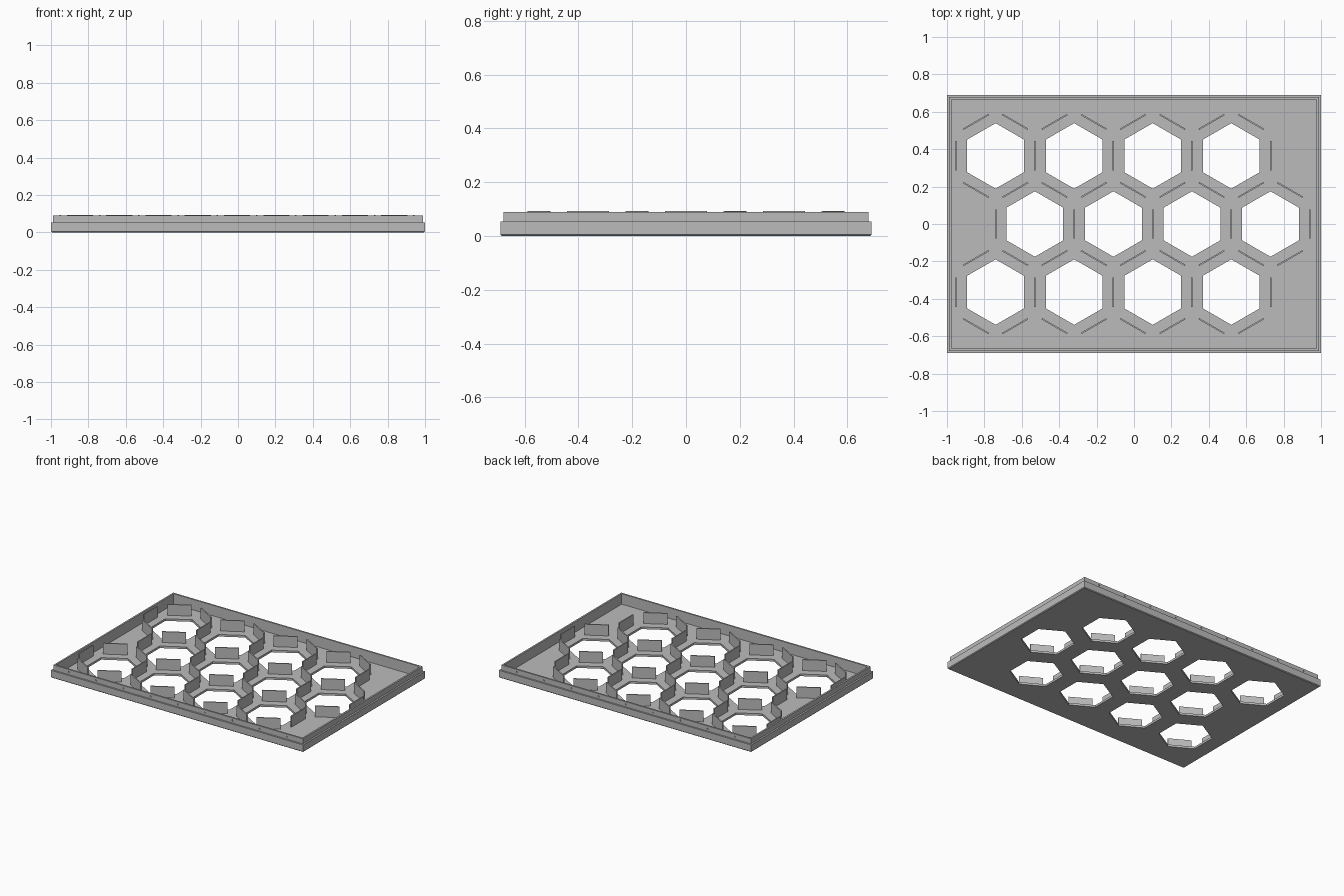
import bpy, bmesh
from math import cos, sin, pi, radians
from mathutils import Matrix, Vector

cube = bpy.data.objects.get("Cube")
if cube:
    bpy.data.objects.remove(cube, do_unlink=True)

HALF_X, HALF_Y = 1.0, 0.69
FLOOR, RIM = 0.015, 0.09
PITCH, ROW = 0.42, 0.364
HOLE_R = 0.175

grey = bpy.data.materials.new("plain grey")
grey.use_nodes = True
colour = (0.5, 0.5, 0.5, 1)
grey.diffuse_color = colour
grey.node_tree.nodes["Principled BSDF"].inputs["Base Color"].default_value = colour


def make_object(name, bm):
    bmesh.ops.recalc_face_normals(bm, faces=bm.faces)
    mesh = bpy.data.meshes.new(name)
    bm.to_mesh(mesh)
    bm.free()
    mesh.materials.append(grey)
    obj = bpy.data.objects.new(name, mesh)
    bpy.context.collection.objects.link(obj)
    return obj


def cut(obj, cutter):
    mod = obj.modifiers.new("cut", "BOOLEAN")
    mod.operation = "DIFFERENCE"
    mod.solver = "EXACT"
    mod.object = cutter
    bpy.context.view_layer.objects.active = obj
    bpy.ops.object.modifier_apply(modifier=mod.name)
    bpy.data.objects.remove(cutter, do_unlink=True)


# Tray: rectangular loops following the wall profile (inset, height)
profile = [(0.005, 0), (0, 0.005), (0, 0.053), (0.012, 0.053),
           (0.012, RIM), (0.024, RIM), (0.024, FLOOR)]
bm = bmesh.new()
loops = []
for inset, z in profile:
    x, y = HALF_X - inset, HALF_Y - inset
    loops.append([bm.verts.new((sx * x, sy * y, z))
                  for sx, sy in ((-1, -1), (1, -1), (1, 1), (-1, 1))])
for a, b in zip(loops, loops[1:]):
    for i in range(4):
        j = (i + 1) % 4
        bm.faces.new((a[i], a[j], b[j], b[i]))
bm.faces.new(loops[0])
bm.faces.new(loops[-1])
tray = make_object("tray", bm)

# Hexagon centres: three staggered rows of four
centres = []
for row in (-1, 0, 1):
    start = -0.53 if row == 0 else -0.74
    centres += [Vector((start + PITCH * i, row * ROW, 0)) for i in range(4)]

# Hexagonal floor openings
bm = bmesh.new()
for c in centres:
    ring = [bm.verts.new((c.x + HOLE_R * cos(a), c.y + HOLE_R * sin(a), -0.05))
            for a in (pi / 6 + k * pi / 3 for k in range(6))]
    face = bm.faces.new(ring)
    top = bmesh.ops.extrude_face_region(bm, geom=[face])["geom"]
    bmesh.ops.translate(bm, vec=(0, 0, 0.1),
                        verts=[g for g in top if isinstance(g, bmesh.types.BMVert)])
cut(tray, make_object("hexagon_cutter", bm))

# Shallow dimples along the front and back lip
bm = bmesh.new()
for side in (-1, 1):
    for i in range(-4, 5):
        place = Matrix.Translation((i * 0.216, side * (HALF_Y - 0.012), 0.072))
        bmesh.ops.create_cone(bm, cap_ends=True, segments=10, radius1=0.006,
                              radius2=0.006, depth=0.012,
                              matrix=place @ Matrix.Rotation(pi / 2, 4, "X"))
cut(tray, make_object("dimple_cutter", bm))

# Upright divider tabs, one on each shared cell edge
spots = {}
for c in centres:
    for k in range(6):
        angle = radians(60 * k)
        p = c + Vector((cos(angle), sin(angle), 0)) * PITCH / 2
        spots[(round(p.x, 1), round(p.y, 1))] = (p, angle)
bm = bmesh.new()
height = 0.093 - FLOOR + 0.002
for p, angle in spots.values():
    place = (Matrix.Translation((p.x, p.y, FLOOR - 0.002 + height / 2))
             @ Matrix.Rotation(angle, 4, "Z")
             @ Matrix.Diagonal((0.008, 0.157, height, 1)))
    bmesh.ops.create_cube(bm, size=1, matrix=place)
make_object("divider_tabs", bm)
